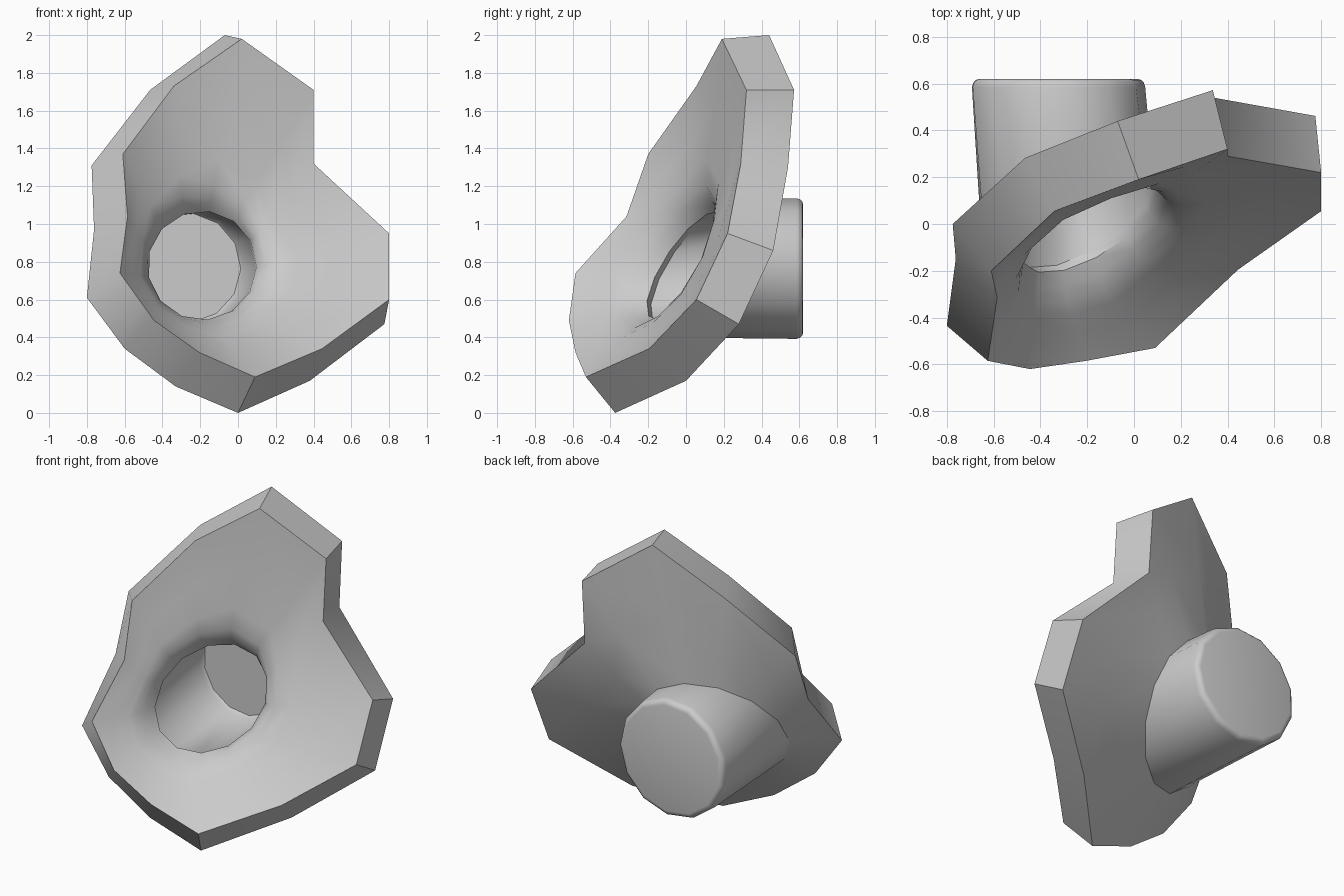
import bpy, bmesh, math
from mathutils import Vector

if "Cube" in bpy.data.objects:
    bpy.data.objects.remove(bpy.data.objects["Cube"])

# Plate outline: front corners and matching back corners, from the top going left
front = [(.02, .19, 1.98), (-.34, .055, 1.73), (-.61, -.2, 1.37), (-.585, -.315, 1.04),
         (-.625, -.585, .74), (-.445, -.62, .49), (-.205, -.585, .32), (.09, -.53, .19),
         (.445, -.195, .34), (.8, .055, .6), (.8, .22, .95), (.4, .29, 1.32), (.4, .32, 1.71)]
back = [(-.07, .44, 2.0), (-.465, .283, 1.71), (-.775, 0, 1.31), (-.762, -.15, .97),
        (-.8, -.435, .61), (-.6, -.45, .34), (-.33, -.42, .14), (0, -.375, 0),
        (.38, 0, .17), (.775, .28, .47), (.775, .462, .86), (.34, .54, 1.3), (.337, .572, 1.71)]
front = [Vector(p) for p in front]
back = [Vector(p) for p in back]
N = len(front)


def ring(cx, cz, r, y):
    """Round loop facing the front; y is a number or a function of x and z."""
    pts = []
    for i in range(N):
        a = math.radians(82) + math.tau * i / N
        x, z = cx + r * math.cos(a), cz + r * math.sin(a)
        pts.append(Vector((x, y(x, z) if callable(y) else y, z)))
    return pts


def blend(a, b, t, dy=0):
    return [p.lerp(q, t) + Vector((0, dy, 0)) for p, q in zip(a, b)]


def lip(x, z):
    return .01 + .48 * (x + .2) + .56 * (z - .8)


# Socket opening and the sloped line where the socket leaves the plate's back
opening = ring(-.19, .78, .288, lip)
joint = ring(-.29, .765, .367, lambda x, z: .1 + .48 * (x + .3) + .65 * (z - .77))

# Closed skin: socket floor, inner wall, dished front, rim, back, socket outside, end cap
loops = [
    ring(-.275, .768, .29, .46),
    ring(-.272, .768, .305, .44),
    ring(-.215, .775, .308, lambda x, z: lip(x, z) + .05),
    opening,
    blend(front, opening, .94, -.045),
    blend(front, opening, .85, -.075),
    blend(front, opening, .7, -.075),
    blend(front, opening, .4, -.03),
    front,
    back,
    blend(back, joint, .5),
    joint,
    ring(-.327, .765, .375, .585),
    ring(-.327, .765, .369, .604),
    ring(-.327, .765, .357, .616),
    ring(-.327, .765, .34, .62),
]

bm = bmesh.new()
rows = [[bm.verts.new(p) for p in loop] for loop in loops]
for a, b in zip(rows, rows[1:]):
    for i in range(N):
        j = (i + 1) % N
        bm.faces.new((a[i], a[j], b[j], b[i]))
bm.faces.new(rows[0])
bm.faces.new(rows[-1])
bmesh.ops.recalc_face_normals(bm, faces=bm.faces)

mesh = bpy.data.meshes.new("socket_plate")
bm.to_mesh(mesh)
bm.free()
obj = bpy.data.objects.new("socket_plate", mesh)
bpy.context.collection.objects.link(obj)
bpy.context.view_layer.objects.active = obj
obj.select_set(True)
bpy.ops.object.shade_smooth_by_angle(angle=math.radians(40))

# Keep the socket joint crisp, and two rim corners soft
for e in mesh.edges:
    v = sorted(e.vertices)
    if v[0] // N == 11 and v[1] // N == 11:
        e.use_edge_sharp = True
    if v in ([8 * N + 4, 9 * N + 4], [8 * N + 11, 9 * N + 11]):
        e.use_edge_sharp = False
